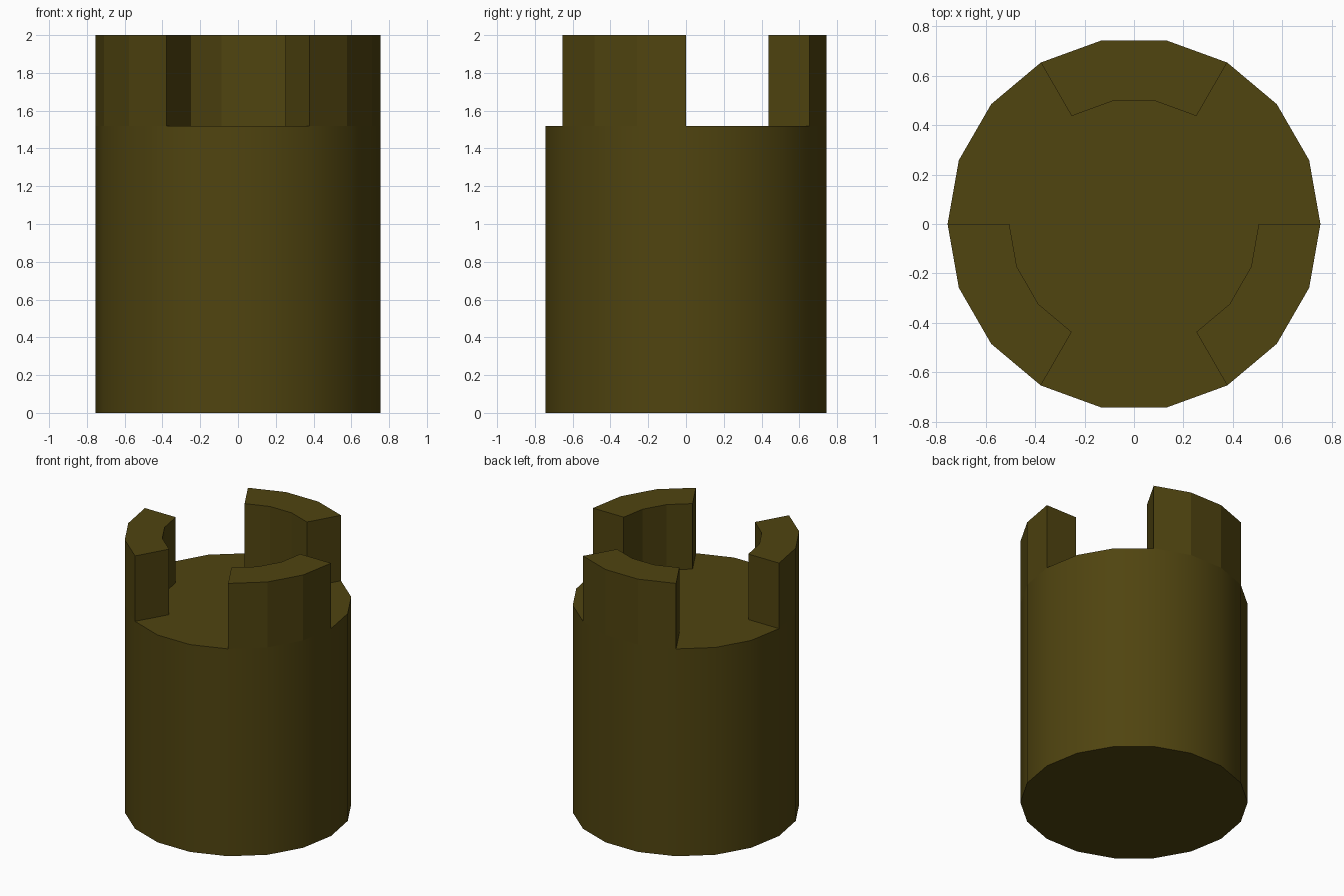
import bpy, bmesh, math

if "Cube" in bpy.data.objects:
    bpy.data.objects.remove(bpy.data.objects["Cube"])

SIDES, R_OUT, R_IN = 18, 0.755, 0.505
Z_FLOOR, Z_TOP = 1.52, 2.0

stone = bpy.data.materials.new("dark olive")
stone.diffuse_color = (0.08, 0.058, 0.005, 1)
stone.use_nodes = True
stone.node_tree.nodes["Principled BSDF"].inputs["Base Color"].default_value = stone.diffuse_color

bm = bmesh.new()


def point(r, i, z):
    a = 2 * math.pi * i / SIDES
    return bm.verts.new((r * math.cos(a), r * math.sin(a), z))


# Solid tower body: base and outer wall
base = [point(R_OUT, i, 0) for i in range(SIDES)]
rim = [point(R_OUT, i, Z_FLOOR) for i in range(SIDES)]
bm.faces.new(base[::-1])
for i in range(SIDES):
    j = (i + 1) % SIDES
    bm.faces.new((base[i], base[j], rim[j], rim[i])).smooth = True

# Three battlements of three segments each, alternating with equal gaps
floor = []
for start in (3, 9, 15):
    ids = range(start, start + 4)
    low_out = [rim[i % SIDES] for i in ids]
    low_in = [point(R_IN, i, Z_FLOOR) for i in ids]
    top_out = [point(R_OUT, i, Z_TOP) for i in ids]
    top_in = [point(R_IN, i, Z_TOP) for i in ids]
    for k in range(3):
        bm.faces.new((low_out[k], low_out[k + 1], top_out[k + 1], top_out[k]))
        bm.faces.new((low_in[k + 1], low_in[k], top_in[k], top_in[k + 1]))
        bm.faces.new((top_in[k], top_out[k], top_out[k + 1], top_in[k + 1]))
    bm.faces.new((low_in[0], low_out[0], top_out[0], top_in[0]))
    bm.faces.new((low_out[3], low_in[3], top_in[3], top_out[3]))
    floor += low_in + [rim[i % SIDES] for i in range(start + 3, start + 7)]

# Open floor between the battlements
top = bm.faces.new(floor)
bmesh.ops.triangulate(bm, faces=[top])
bmesh.ops.recalc_face_normals(bm, faces=bm.faces)

# Crisp edges around the smooth wall
for e in bm.edges:
    if len(e.link_faces) == 2:
        both = all(f.smooth for f in e.link_faces)
        e.smooth = both

mesh = bpy.data.meshes.new("battlement_tower")
bm.to_mesh(mesh)
bm.free()
mesh.materials.append(stone)
bpy.context.collection.objects.link(bpy.data.objects.new("battlement_tower", mesh))
